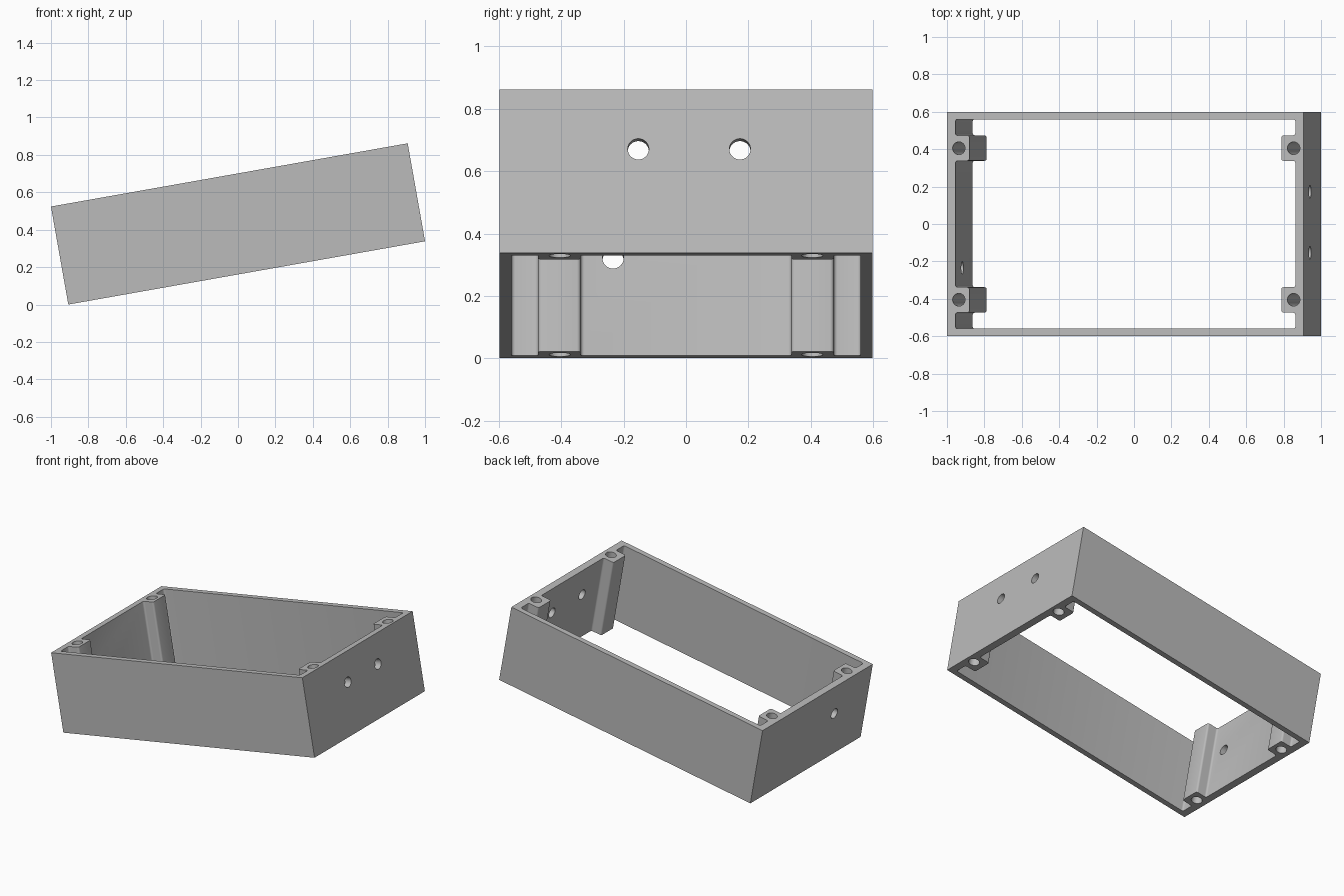
import bpy, bmesh, math
from mathutils import Vector, Matrix

if "Cube" in bpy.data.objects:
    bpy.data.objects.remove(bpy.data.objects["Cube"])

L, W, H = 1.937, 1.196, 0.532        # outer frame size before tilting
WALL_U, WALL_V = 0.923, 0.56         # inner faces of end and side walls
POST_U, POST_A, POST_B = 0.847, 0.338, 0.474  # post face and its two sides
TILT = math.radians(10.05)


def rounded(points, r, steps=4):
    """Round every corner of a closed 2D outline."""
    out = []
    n = len(points)
    for i, p in enumerate(points):
        p = Vector(p)
        a = p + (Vector(points[i - 1]) - p).normalized() * r
        b = p + (Vector(points[(i + 1) % n]) - p).normalized() * r
        c = a + b - p
        for k in range(steps + 1):
            t = k / steps * math.pi / 2
            out.append(c + (a - c) * math.cos(t) + (b - c) * math.sin(t))
    return out


def finish(bm, name):
    bmesh.ops.recalc_face_normals(bm, faces=bm.faces)
    mesh = bpy.data.meshes.new(name)
    bm.to_mesh(mesh)
    bm.free()
    obj = bpy.data.objects.new(name, mesh)
    bpy.context.collection.objects.link(obj)
    return obj


def prism(name, outline, height):
    bm = bmesh.new()
    face = bm.faces.new([bm.verts.new((p[0], p[1], -height / 2)) for p in outline])
    geo = bmesh.ops.extrude_face_region(bm, geom=[face])["geom"]
    bmesh.ops.translate(bm, vec=(0, 0, height),
                        verts=[g for g in geo if isinstance(g, bmesh.types.BMVert)])
    return finish(bm, name)


def drill(name, loc, depth, axis, r=0.034):
    bm = bmesh.new()
    m = Matrix.Translation(loc)
    if axis == 'X':
        m = m @ Matrix.Rotation(math.pi / 2, 4, 'Y')
    bmesh.ops.create_cone(bm, cap_ends=True, segments=32, radius1=r, radius2=r,
                          depth=depth, matrix=m)
    return finish(bm, name)


# Outer block
frame = prism("enclosure_frame", [(-L/2, -W/2), (L/2, -W/2), (L/2, W/2), (-L/2, W/2)], H)

# Cavity outline: one quarter, mirrored into the other three
quarter = [(WALL_U, POST_A), (POST_U, POST_A), (POST_U, POST_B),
           (WALL_U, POST_B), (WALL_U, WALL_V)]
right = [(u, -v) for u, v in reversed(quarter)] + quarter
outline = right + [(-u, -v) for u, v in right]
cutters = [prism("cavity_cutter", rounded(outline, 0.012), H + 0.2)]

# Screw holes through the corner posts
for u in (-0.904, 0.914):
    for v in (-0.405, 0.405):
        cutters.append(drill("screw_cutter", (u, v, 0), H + 0.2, 'Z'))

# Cable holes through the end walls
for u, v, w in ((0.95, -0.153, 0.072), (0.95, 0.173, 0.072), (-0.95, -0.234, 0.052)):
    cutters.append(drill("cable_cutter", (u, v, w), 0.2, 'X'))

for c in cutters:
    mod = frame.modifiers.new("cut", 'BOOLEAN')
    mod.operation, mod.solver, mod.object = 'DIFFERENCE', 'EXACT', c

# Apply the cuts and drop the cutters
bpy.context.view_layer.objects.active = frame
frame.select_set(True)
for mod in list(frame.modifiers):
    bpy.ops.object.modifier_apply(modifier=mod.name)
for c in cutters:
    bpy.data.objects.remove(c, do_unlink=True)
bpy.ops.object.shade_smooth_by_angle(angle=math.radians(30))

# Tilt and stand the frame on its lower edge
frame.data.transform(Matrix.Rotation(-TILT, 4, 'Y'))
low = min(v.co.z for v in frame.data.vertices)
frame.data.transform(Matrix.Translation((0, 0, -low)))

# Single grey plastic
grey = bpy.data.materials.new("grey_plastic")
grey.diffuse_color = (0.5, 0.5, 0.5, 1)
grey.use_nodes = True
grey.node_tree.nodes["Principled BSDF"].inputs["Base Color"].default_value = grey.diffuse_color
frame.data.materials.clear()
frame.data.materials.append(grey)
